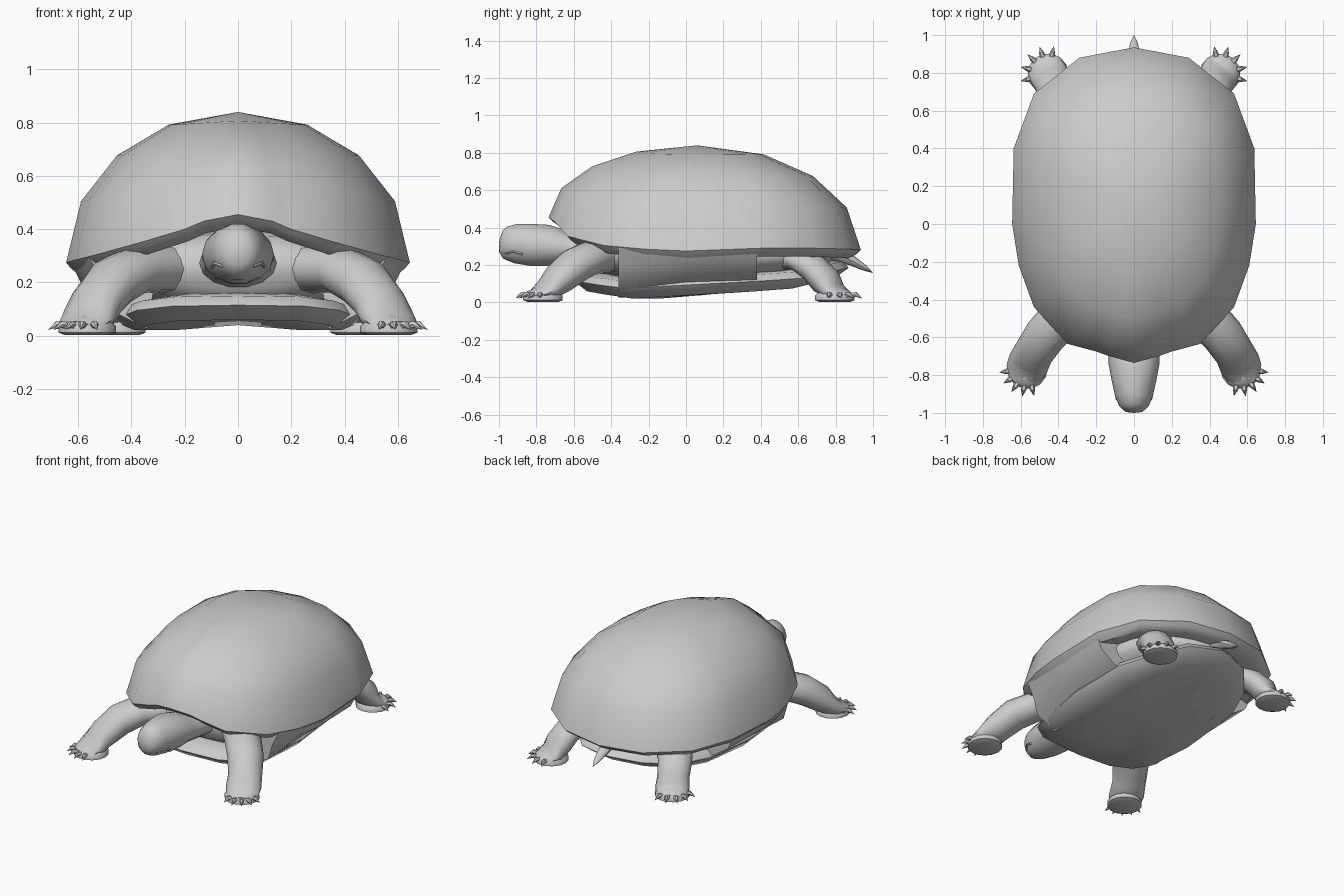
import bpy, bmesh, math
from mathutils import Vector

if "Cube" in bpy.data.objects:
    bpy.data.objects.remove(bpy.data.objects["Cube"])

skin = bpy.data.materials.new("plain grey")
skin.diffuse_color = (0.6, 0.6, 0.6, 1)
skin.use_nodes = True
skin.node_tree.nodes["Principled BSDF"].inputs["Base Color"].default_value = skin.diffuse_color


def loft(name, rings, angle=50):
    """Skin closed rings of equal length; one-point rings become tips."""
    bm = bmesh.new()
    vr = [[bm.verts.new(p) for p in r] for r in rings]
    for a, b in zip(vr, vr[1:]):
        n = max(len(a), len(b))
        for i in range(n):
            j = (i + 1) % n
            if len(b) == 1:
                bm.faces.new((a[i], a[j], b[0]))
            elif len(a) == 1:
                bm.faces.new((a[0], b[j], b[i]))
            else:
                bm.faces.new((a[i], a[j], b[j], b[i]))
    for r in (vr[0], vr[-1]):
        if len(r) > 2:
            bm.faces.new(r)
    bmesh.ops.recalc_face_normals(bm, faces=bm.faces)
    me = bpy.data.meshes.new(name)
    bm.to_mesh(me)
    bm.free()
    me.materials.append(skin)
    ob = bpy.data.objects.new(name, me)
    bpy.context.collection.objects.link(ob)
    bpy.ops.object.select_all(action='DESELECT')
    ob.select_set(True)
    bpy.context.view_layer.objects.active = ob
    bpy.ops.object.shade_smooth_by_angle(angle=math.radians(angle))
    return ob


def tube(name, path, n=12, tip=False):
    """Tube along points (x, y, z, side radius, vertical radius)."""
    pts = [Vector(p[:3]) for p in path]
    rings = []
    for k, p in enumerate(path):
        d = (pts[min(k + 1, len(pts) - 1)] - pts[max(k - 1, 0)]).normalized()
        side = d.cross(Vector((0, 0, 1))).normalized()
        up = side.cross(d)
        rings.append([pts[k] + side * p[3] * math.cos(a) + up * p[4] * math.sin(a)
                      for a in (2 * math.pi * i / n for i in range(n))])
    if tip:
        rings[-1] = [pts[-1]]
    return loft(name, rings)


def mirrored(half):
    """Full outline from a front-to-back half whose ends lie on x = 0."""
    return half + [(-p[0],) + tuple(p[1:]) for p in half[-2:0:-1]]


def interp(table, v):
    for (a, fa), (b, fb) in zip(table, table[1:]):
        if v <= b:
            return fa + (fb - fa) * max(0, v - a) / (b - a)
    return table[-1][1]


# Carapace: elliptical dome over a rim that rises at the front
rim = mirrored([(0, -.735, .455), (.13, -.70, .43), (.2, -.675, .40), (.35, -.635, .355),
                (.53, -.44, .305), (.61, -.22, .285), (.645, 0, .275), (.637, .4, .29),
                (.53, .69, .29), (.29, .88, .285), (0, .935, .28)])
cy, top = .06, .84


def shell_ring(deg):
    s, c = math.sin(math.radians(deg)), math.cos(math.radians(deg))
    return [(x * s, cy + (y - cy) * s, z + (top - z) * c) for x, y, z in rim]


def lip_ring(s, dz):
    return [(x * s, cy + (y - cy) * s, z + dz) for x, y, z in rim]


loft("carapace", [lip_ring(.72, 0), lip_ring(.93, -.045), lip_ring(.975, -.02)]
     + [shell_ring(d) for d in (90, 66, 45, 24)] + [[(0, cy, top)]])

# Plastron: shallow plate with a rounded edge, sloping up to the rear
plate = mirrored([(0, -.60), (.25, -.575), (.38, -.48), (.43, -.33), (.48, 0),
                  (.46, .4), (.37, .62), (.22, .8), (0, .87)])
under = [(-.6, .06), (-.35, .02), (.6, .07), (.87, .13)]


def plate_ring(s, dz):
    return [(x * s, .1 + (y - .1) * s, interp(under, y) + dz) for x, y in plate]


loft("plastron", [[(0, .1, .04)], plate_ring(.55, 0), plate_ring(.9, 0), plate_ring(1, .055),
                  plate_ring(.96, .09), plate_ring(.8, .10)], 60)

# Bridges joining carapace and plastron at the flanks
for s, side in ((1, "right"), (-1, "left")):
    loft(side + "_bridge", [[(s * r, y, .29), (s * (r - .045), y, .2),
                             (s * .48, y, interp(under, y) + .075),
                             (s * .34, y, interp(under, y) + .004), (s * .3, y, .28)]
                            for y, r in ((-.36, .555), (-.2, .605), (0, .635), (.2, .63), (.38, .625))])

# Soft body filling the inside of the shell
loft("body", [[(0, -.48, .26)]] +
     [[(rx * math.cos(a), y, .25 + rz * math.sin(a))
       for a in (math.pi * i / 10 for i in range(20))]
      for y, rx, rz in ((-.46, .28, .08), (-.4, .42, .13), (-.2, .48, .16), (.2, .5, .17),
                        (.5, .44, .13), (.68, .3, .09), (.76, .15, .06))] + [[(0, .79, .25)]])

# Neck and blunt head
tube("head", [(0, -.35, .27, .16, .10), (0, -.55, .275, .135, .085), (0, -.66, .295, .135, .095),
              (0, -.74, .305, .135, .113), (0, -.83, .308, .118, .115), (0, -.91, .315, .10, .108),
              (0, -.965, .32, .078, .09), (0, -.99, .325, .05, .06), (0, -1, .325, .02, .02)], 14, True)

# Upper lip of the beak
lip = [(-.1, -.875, .258), (-.09, -.925, .272), (-.06, -.965, .262), (-.025, -.983, .278)]
lip += [(-x, y, z) for x, y, z in reversed(lip)]
tube("upper_lip", [p + (.007, .007) for p in lip], 6)

# Tapered tail
tube("tail", [(0, .68, .27, .06, .045), (0, .80, .26, .045, .04), (0, .89, .222, .034, .027),
              (0, .96, .182, .02, .015), (0, 1, .158, .004, .004)], 8, True)

# Legs: upper limb bending down into a broad flat foot with five claws
limbs = {
    "front": ([(.26, -.38, .25, .10, .09), (.38, -.49, .25, .115, .09), (.47, -.59, .20, .112, .095),
               (.53, -.68, .125, .105, .085), (.56, -.74, .07, .11, .06), (.585, -.79, .045, .10, .037),
               (.61, -.84, .035, .06, .02)], (.565, -.765), (-8, -104), .012),
    "back": ([(.24, .46, .235, .10, .065), (.34, .60, .235, .11, .065), (.40, .69, .18, .105, .075),
              (.43, .75, .11, .10, .08), (.45, .79, .06, .105, .05), (.475, .83, .04, .095, .033),
              (.50, .87, .033, .055, .02)], (.455, .795), (-15, 102), .012)}
for name, (path, (fx, fy), (a0, a1), low) in limbs.items():
    for s, side in ((1, "right"), (-1, "left")):
        tube(f"{name}_{side}_leg", [(s * p[0],) + p[1:] for p in path], 12)
        # Flat sole
        loft(f"{name}_{side}_foot", [
            [(s * (fx + r * math.cos(t)), fy + r * math.sin(t), z)
             for t in (math.pi * i / 7 for i in range(14))]
            for r, z in ((.085, .003), (.108, .012), (.108, .035), (.085, .06), (.04, .08))])
        for i in range(5):
            t = math.radians(a0 + (a1 - a0) * i / 4)
            dx, dy = s * math.cos(t), math.sin(t)
            tube(f"{name}_{side}_claw_{i + 1}", [
                (s * fx + dx * r, fy + dy * r, z, w, w)
                for r, z, w in ((.085, .035, .017), (.115, .043, .014), (.15, .022, .002))], 6, True)
